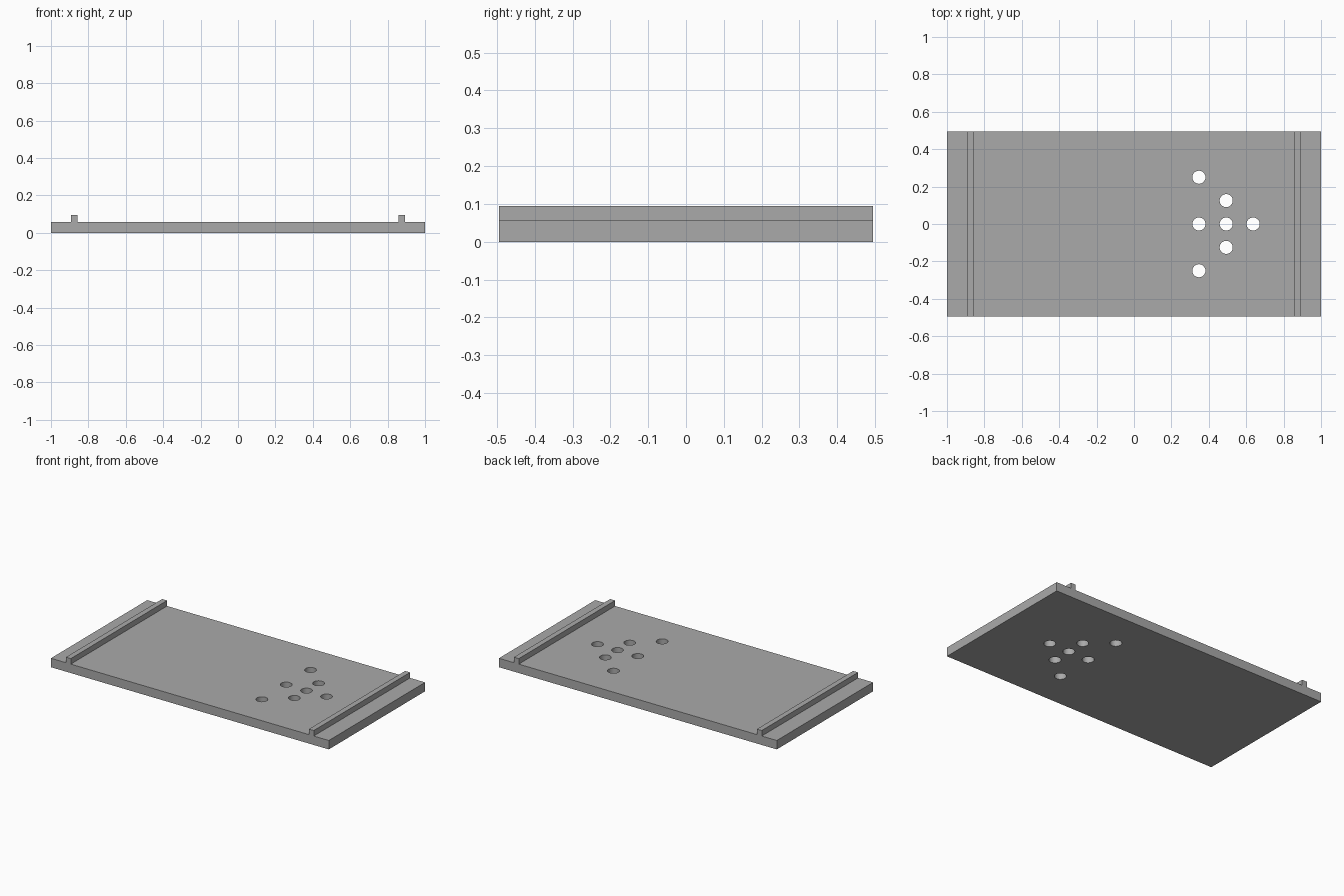
import bpy
import bmesh

cube = bpy.data.objects.get("Cube")
if cube:
    bpy.data.objects.remove(cube, do_unlink=True)

HALF_LENGTH, HALF_WIDTH = 1.0, 0.495
THICKNESS, RIB_TOP = 0.058, 0.094
RIB_INNER, RIB_OUTER = 0.857, 0.892
HOLE_RADIUS = 0.035

grey = bpy.data.materials.new("plain grey")
grey.use_nodes = True
colour = (0.4, 0.4, 0.4, 1)
grey.diffuse_color = colour
grey.node_tree.nodes["Principled BSDF"].inputs["Base Color"].default_value = colour


def add_object(name, bm):
    bmesh.ops.recalc_face_normals(bm, faces=bm.faces)
    mesh = bpy.data.meshes.new(name)
    bm.to_mesh(mesh)
    bm.free()
    mesh.materials.append(grey)
    obj = bpy.data.objects.new(name, mesh)
    bpy.context.collection.objects.link(obj)
    return obj


# Plate with two raised ribs: mirrored end profile, extruded front to back
half = [(HALF_LENGTH, 0), (HALF_LENGTH, THICKNESS), (RIB_OUTER, THICKNESS),
        (RIB_OUTER, RIB_TOP), (RIB_INNER, RIB_TOP), (RIB_INNER, THICKNESS)]
profile = half + [(-x, z) for x, z in reversed(half)]
bm = bmesh.new()
face = bm.faces.new([bm.verts.new((x, -HALF_WIDTH, z)) for x, z in profile])
result = bmesh.ops.extrude_face_region(bm, geom=[face])
back = [v for v in result["geom"] if isinstance(v, bmesh.types.BMVert)]
bmesh.ops.translate(bm, verts=back, vec=(0, 2 * HALF_WIDTH, 0))
plate = add_object("ribbed_plate", bm)

# Hole cutters: three columns of through holes
bm = bmesh.new()
for x, rows in ((0.347, (-0.25, 0, 0.25)), (0.493, (-0.125, 0, 0.125)), (0.637, (0,))):
    for y in rows:
        pin = bmesh.ops.create_cone(bm, cap_ends=True, segments=32, radius1=HOLE_RADIUS,
                                    radius2=HOLE_RADIUS, depth=0.4)
        bmesh.ops.translate(bm, verts=pin["verts"], vec=(x, y, 0))
cutter = add_object("hole_cutter", bm)

# Cut the holes, then drop the cutter
cut = plate.modifiers.new("holes", "BOOLEAN")
cut.operation = "DIFFERENCE"
cut.solver = "EXACT"
cut.object = cutter
bpy.ops.object.select_all(action="DESELECT")
bpy.context.view_layer.objects.active = plate
plate.select_set(True)
bpy.ops.object.modifier_apply(modifier=cut.name)
bpy.data.objects.remove(cutter, do_unlink=True)

# Smooth hole walls, sharp edges elsewhere
bpy.ops.object.shade_smooth_by_angle()
